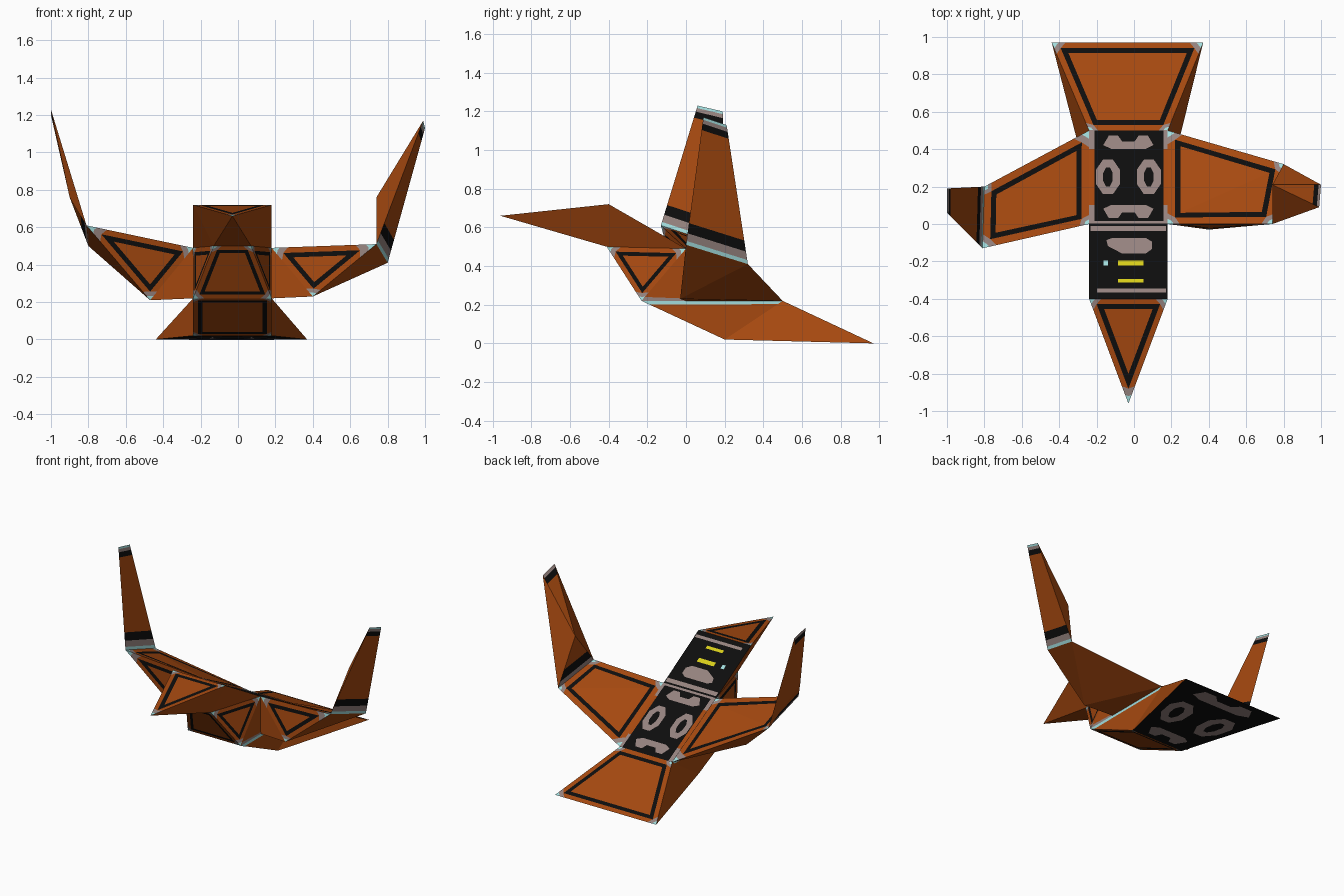
import bpy, bmesh, math
from mathutils import Vector as V

if "Cube" in bpy.data.objects:
    bpy.data.objects.remove(bpy.data.objects["Cube"])

COLOURS = {
    "orange": (0.38, 0.066, 0.005), "black": (0.004, 0.004, 0.004),
    "warm grey": (0.30, 0.225, 0.21), "pale cyan": (0.36, 0.72, 0.72),
    "yellow": (0.68, 0.61, 0.01)}
MATS = []
for n, c in COLOURS.items():
    m = bpy.data.materials.new(n)
    m.diffuse_color = (*c, 1)
    m.use_nodes = True
    m.node_tree.nodes["Principled BSDF"].inputs["Base Color"].default_value = m.diffuse_color
    MATS.append(m)
ORANGE, BLACK, GREY, CYAN, YELLOW = range(5)


class Part:
    """Faceted part; every face is turned away from the part's centre."""

    def __init__(self, name, centre):
        self.name, self.c, self.bm = name, V(centre), bmesh.new()

    def add(self, pts, mat=ORANGE, lift=0.0):
        pts = [V(p) for p in pts]
        n = V((0, 0, 0))
        for a, b in zip(pts, pts[1:] + pts[:1]):
            n += (a - pts[0]).cross(b - pts[0])
        if n.length < 1e-9:
            return
        n.normalize()
        mid = sum(pts, V((0, 0, 0))) / len(pts)
        if n.dot(mid - self.c) < 0:
            pts.reverse()
            n = -n
        f = self.bm.faces.new([self.bm.verts.new(p + n * lift) for p in pts])
        f.material_index = mat

    def framed(self, pts, d=0.035, w=0.028):
        """Face cut into border, black line and middle, with grey and cyan corners."""
        P = [V(p) for p in pts]
        N = len(P)
        q1, q2, foot = [], [], []
        for i, p in enumerate(P):
            e1, e2 = (P[i - 1] - p).normalized(), (P[(i + 1) % N] - p).normalized()
            ang = e1.angle(e2)
            q1.append(p + (e1 + e2) * d / math.sin(ang))
            q2.append(p + (e1 + e2) * (d + w) / math.sin(ang))
            foot.append(d / math.tan(ang / 2) + 0.025)
        for i in range(N):
            j = (i + 1) % N
            L = (P[j] - P[i]).length
            e = (P[j] - P[i]) / L
            a = P[i] + e * min(foot[i], L * 0.4)
            b = P[j] - e * min(foot[j], L * 0.4)
            for p, s, q in ((P[i], a, q1[i]), (P[j], b, q1[j])):
                s2, qm = p.lerp(s, 0.5), p.lerp(q, 0.5)
                self.add([p, s2, qm], CYAN)
                self.add([s2, s, q, qm], GREY)
            self.add([a, b, q1[j], q1[i]])
            self.add([q1[i], q1[j], q2[j], q2[i]], BLACK)
        if N == 4:
            self.add(q2[:3])
            self.add([q2[0], q2[2], q2[3]])
        else:
            self.add(q2)

    def banded(self, a, b, c, d, bands):
        """Face a-b to d-c cut into cross bands given as (end, colour)."""
        a, b, c, d = map(V, (a, b, c, d))
        s = 0
        for t, m in bands:
            self.add([a.lerp(d, s), b.lerp(c, s), b.lerp(c, t), a.lerp(d, t)], m)
            s = t

    def mapped(self, quad, uv, mat, lift=0.004):
        """Thin painted plate, placed by fractions across (u) and along (v) a quad."""
        a, b, c, d = map(V, quad)
        self.add([a.lerp(b, u).lerp(d.lerp(c, u), v) for u, v in uv], mat, lift)

    def done(self):
        bmesh.ops.remove_doubles(self.bm, verts=self.bm.verts, dist=1e-4)
        me = bpy.data.meshes.new(self.name)
        self.bm.to_mesh(me)
        self.bm.free()
        for m in MATS:
            me.materials.append(m)
        bpy.context.collection.objects.link(bpy.data.objects.new(self.name, me))


def rect(u0, v0, u1, v1):
    return [(u0, v0), (u1, v0), (u1, v1), (u0, v1)]


def deck_pattern(part, quad):
    """Black panel with two grey rings and two grey dumbbells."""
    part.add(quad, BLACK)
    for cu in (0.24, 0.76):
        oct_ = [(math.cos(a), math.sin(a)) for a in
                (math.pi / 8 + k * math.pi / 4 for k in range(8))]
        out = [(cu + 0.165 * x, 0.5 + 0.20 * y) for x, y in oct_]
        inn = [(cu + 0.065 * x, 0.5 + 0.11 * y) for x, y in oct_]
        for k in range(8):
            j = (k + 1) % 8
            part.mapped(quad, [out[k], out[j], inn[j], inn[k]], GREY)
    bell = [(.18, .84), (.25, .94), (.37, .94), (.42, .88), (.58, .88), (.63, .94),
            (.75, .94), (.82, .84), (.72, .80), (.28, .80)]
    part.mapped(quad, bell, GREY)
    part.mapped(quad, [(u, 1 - v) for u, v in bell], GREY)


XL, XR = -0.24, 0.18
XM = (XL + XR) / 2


def pair(y, z, l=XL, r=XR):
    return (l, y, z), (r, y, z)


crown = pair(-0.40, 0.72)
chin = pair(-0.41, 0.50, -0.13, 0.07)
back = pair(0.0, 0.49)
chest = pair(-0.23, 0.22)
rump = pair(0.50, 0.22)
belly = pair(0.20, 0.02)
tail_end = pair(0.97, 0.0, -0.44, 0.37)
beak_tip = (XM, -0.96, 0.66)

# Head
p = Part("head", (XM, -0.55, 0.63))
p.framed([crown[0], crown[1], beak_tip], 0.028)
p.add([chin[0], chin[1], beak_tip])
for k in (0, 1):
    p.add([crown[k], chin[k], beak_tip])
p.done()

# Neck, with painted top
p = Part("neck", (XM, -0.18, 0.44))
top = [back[0], back[1], crown[1], crown[0]]
p.add(top, BLACK)
for uv, m in ((rect(.02, .03, .98, .10), GREY), (rect(.1, .87, .98, .92), GREY),
              ([(.22, .22), (.3, .19), (.72, .19), (.80, .24), (.80, .34), (.72, .40),
                (.42, .40), (.24, .30)], GREY),
              (rect(.18, .49, .24, .56), CYAN),
              (rect(.37, .49, .69, .56), YELLOW), (rect(.37, .74, .69, .79), YELLOW)):
    p.mapped(top, uv, m)
p.framed([chest[0], chest[1], chin[1], chin[0]], 0.025, 0.02)
for k in (0, 1):
    x = (XL, XR)[k]
    p.add([crown[k], back[k], chin[k]])
    p.framed([chin[k], chest[k], back[k]], 0.025, 0.02)
    p.add([chest[k], back[k], (x, 0, 0.22)])
    p.add([chest[k], (x, 0, 0.22), (x, 0, 0.232), (x, -0.21, 0.24)], GREY, 0.004)
p.done()

# Body
p = Part("body", (XM, 0.12, 0.24))
top = [back[0], back[1], rump[1], rump[0]]
deck_pattern(p, top)
for u0, u1 in ((0, .07), (.95, 1)):
    p.mapped(top, rect(u0, .2, u1, .8), ORANGE)
    for v in (0, .8):
        p.mapped(top, rect(u0, v, u1, v + .2), GREY)
p.mapped(top, rect(.07, 0, .95, .03), GREY)
p.framed([chest[0], chest[1], belly[1], belly[0]], 0.025, 0.025)
for k in (0, 1):
    x = (XL, XR)[k]
    p.add([chest[k], rump[k], belly[k]])
    p.add([chest[k], rump[k], (x, 0.475, 0.203), (x, -0.19, 0.20)], CYAN, 0.004)
p.done()

# Tail, with painted underside
p = Part("tail", (XM, 0.5, 0.07))
p.framed([rump[0], rump[1], tail_end[1], tail_end[0]], 0.033)
deck_pattern(p, [belly[0], belly[1], tail_end[1], tail_end[0]])
for k in (0, 1):
    p.add([rump[k], tail_end[k], belly[k]])
p.done()

# Wings and raised wing tips: front hinge, rear hinge, low point, front tip, rear tip, bulge
WINGS = {
    "left": (0, (-0.81, -0.13, 0.61), (-0.80, 0.20, 0.50), (-0.47, -0.02, 0.21),
             (-1.0, 0.06, 1.23), (-1.0, 0.19, 1.20), (-0.90, -0.02, 0.76)),
    "right": (1, (0.74, 0.0, 0.51), (0.80, 0.32, 0.41), (0.40, -0.03, 0.23),
              (0.99, 0.09, 1.17), (1.0, 0.21, 1.13), (0.74, 0.21, 0.76))}
for side, (k, hf, hr, low, tf, tr, bulge) in WINGS.items():
    root = ((XL, XR)[k], 0, 0.22)
    pts = [back[k], rump[k], root, hf, hr, low]
    p = Part(side + "_wing", sum(map(V, pts), V((0, 0, 0))) / 6)
    p.framed([back[k], rump[k], hr, hf], 0.04)
    p.framed([back[k], hf, low], 0.03, 0.025)
    p.add([back[k], root, low])
    p.add([root, low, rump[k]])
    p.add([low, rump[k], hr])
    p.add([low, hf, hr])
    p.done()

    p = Part(side + "_wing_tip", sum(map(V, (hf, hr, tf, tr, bulge)), V((0, 0, 0))) / 5)
    p.banded(hf, hr, tr, tf, [(.03, CYAN), (.09, GREY), (.17, BLACK), (.90, ORANGE),
                              (.95, BLACK), (.98, GREY), (1, CYAN)])
    p.banded(hf, hr, bulge, bulge, [(.12, GREY), (.35, BLACK), (1, ORANGE)])
    p.banded(tf, tr, bulge, bulge, [(.05, GREY), (.14, BLACK), (1, ORANGE)])
    p.add([hf, tf, bulge])
    p.add([hr, tr, bulge])
    p.done()
